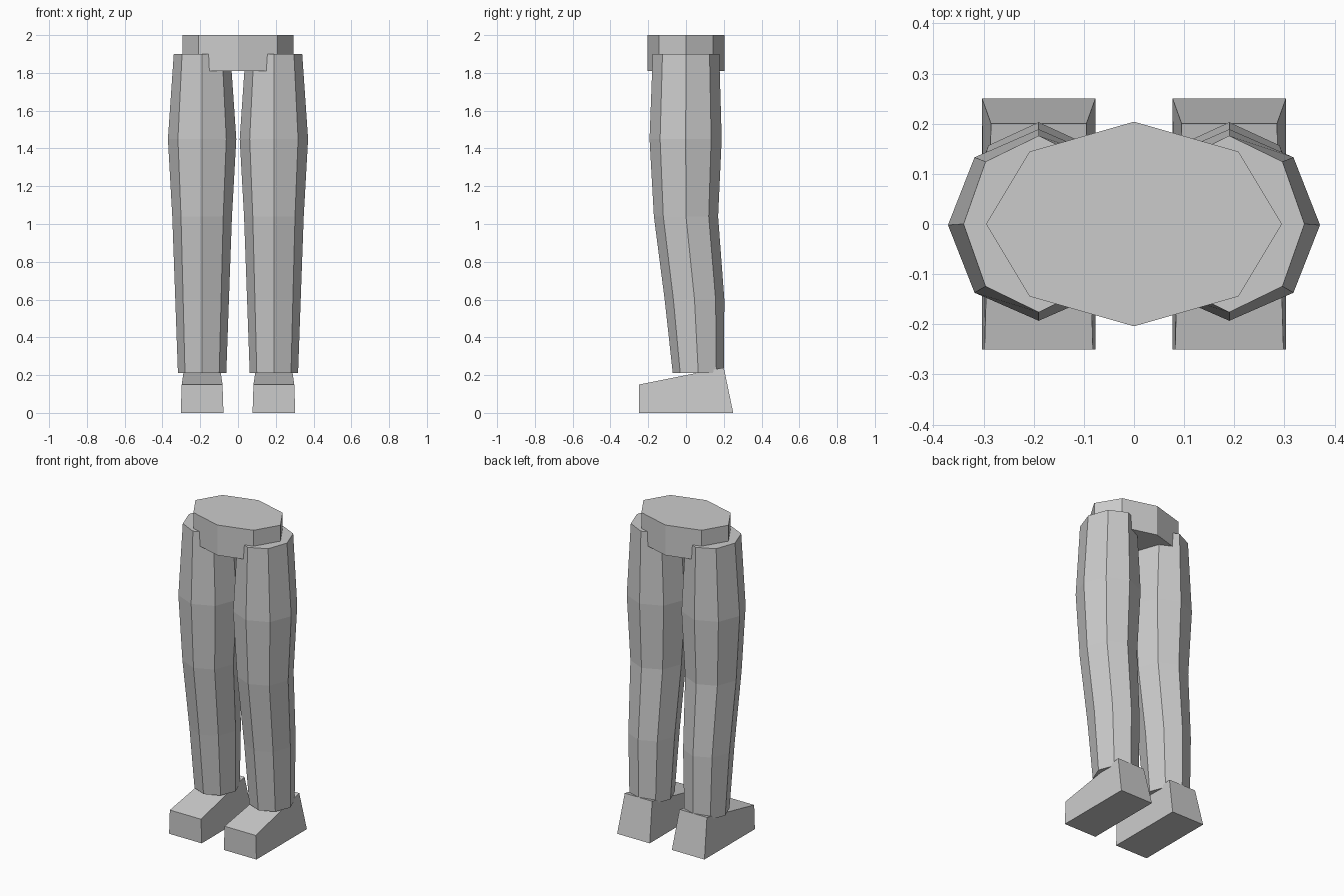
import bpy
from math import cos, sin, pi

cube = bpy.data.objects.get("Cube")
if cube:
    bpy.data.objects.remove(cube, do_unlink=True)

grey = bpy.data.materials.new("light_grey")
grey.use_nodes = True
colour = (0.6, 0.6, 0.6, 1)
grey.diffuse_color = colour
grey.node_tree.nodes["Principled BSDF"].inputs["Base Color"].default_value = colour


def octagon(x, y, z, rx, ry):
    return [(x + rx * cos(i * pi / 4), y + ry * sin(i * pi / 4), z) for i in range(8)]


def rectangle(x, half_width, front, back, z_front, z_back):
    return [(x - half_width, front, z_front), (x + half_width, front, z_front),
            (x + half_width, back, z_back), (x - half_width, back, z_back)]


def loft(name, rings):
    """Join equal rings, bottom to top, into a capped flat-shaded solid."""
    n = len(rings[0])
    faces = [tuple(reversed(range(n)))]
    for r in range(len(rings) - 1):
        for i in range(n):
            j = (i + 1) % n
            faces.append((r * n + i, r * n + j, (r + 1) * n + j, (r + 1) * n + i))
    faces.append(tuple(range((len(rings) - 1) * n, len(rings) * n)))
    mesh = bpy.data.meshes.new(name)
    mesh.from_pydata([v for ring in rings for v in ring], [], faces)
    mesh.materials.append(grey)
    obj = bpy.data.objects.new(name, mesh)
    bpy.context.collection.objects.link(obj)
    return obj


# Hips
loft("hips", [octagon(0, 0, z, 0.295, 0.204) for z in (1.81, 2.0)])

# Leg sections from ankle to thigh: height, y centre, x radius, y radius
sections = [(0.21, 0.065, 0.128, 0.135), (0.60, 0.045, 0.142, 0.158),
            (1.04, 0.0, 0.158, 0.170), (1.45, -0.002, 0.181, 0.191),
            (1.90, 0.0, 0.150, 0.176)]

for side, x in (("left", 0.19), ("right", -0.19)):
    loft(side + "_leg", [octagon(x, y, z, rx, ry) for z, y, rx, ry in sections])

    # Wedge foot: wide sole, tapered sloping top
    sole = rectangle(x, 0.113, -0.25, 0.25, 0, 0)
    top = rectangle(x, 0.108, -0.25, 0.2, 0.15, 0.24)
    for i in (2, 3):
        top[i] = (x + (top[i][0] - x) * 0.88, top[i][1], top[i][2])
    loft(side + "_foot", [sole, top])
